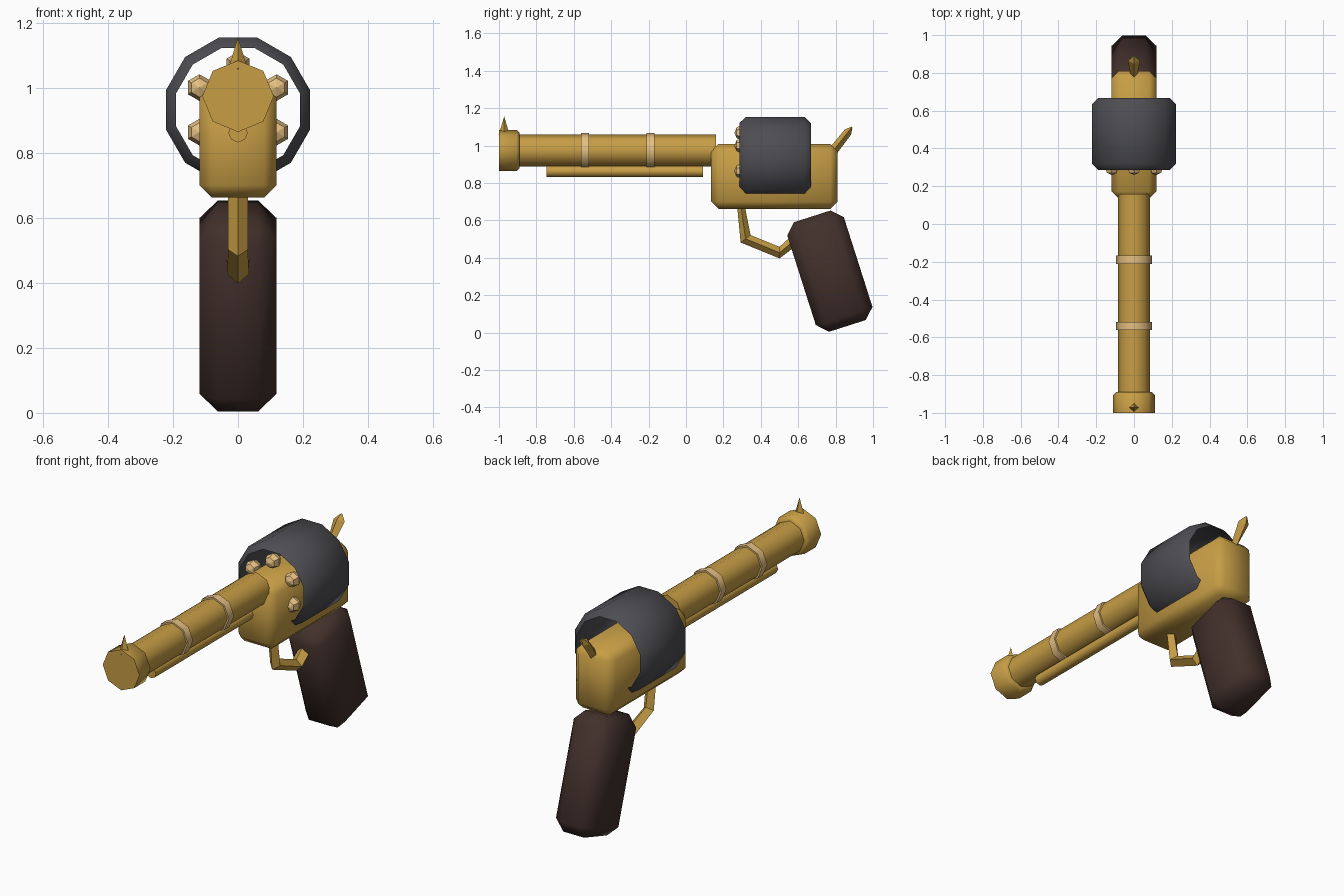
import bpy, bmesh, math
from mathutils import Matrix, Vector

if "Cube" in bpy.data.objects:
    bpy.data.objects.remove(bpy.data.objects["Cube"])


def material(name, rgb):
    m = bpy.data.materials.new(name)
    m.diffuse_color = (*rgb, 1)
    m.use_nodes = True
    m.node_tree.nodes["Principled BSDF"].inputs["Base Color"].default_value = m.diffuse_color
    return m


GOLD = material("gold", (0.57, 0.34, 0.06))
PALE = material("pale_brass", (0.78, 0.52, 0.22))
STEEL = material("dark_steel", (0.075, 0.075, 0.085))
WOOD = material("dark_wood", (0.055, 0.03, 0.024))


def add(name, bm, mat, smooth=50):
    bmesh.ops.recalc_face_normals(bm, faces=bm.faces)
    me = bpy.data.meshes.new(name)
    bm.to_mesh(me)
    bm.free()
    ob = bpy.data.objects.new(name, me)
    me.materials.append(mat)
    bpy.context.collection.objects.link(ob)
    bpy.ops.object.select_all(action='DESELECT')
    ob.select_set(True)
    bpy.context.view_layer.objects.active = ob
    if smooth:
        bpy.ops.object.shade_smooth_by_angle(angle=math.radians(smooth))
    return ob


def loft(rings, caps=True):
    """Skin a list of equal-length point rings."""
    bm = bmesh.new()
    vs = [[bm.verts.new(p) for p in ring] for ring in rings]
    n = len(vs[0])
    for a, b in zip(vs, vs[1:]):
        for i in range(n):
            j = (i + 1) % n
            bm.faces.new((a[i], a[j], b[j], b[i]))
    if caps:
        bm.faces.new(vs[0])
        bm.faces.new(vs[-1])
    return bm


def turned(name, profile, z, n, mat, phase=0.0, caps=True):
    """Round part along y from (y, radius) pairs."""
    rings = []
    for y, r in profile:
        angs = [phase + 2 * math.pi * i / n for i in range(n)]
        rings.append([(r * math.cos(a), y, z + r * math.sin(a)) for a in angs])
    return add(name, loft(rings, caps), mat)


def bevel_box(name, size, centre, bevel, tilt, mat):
    bm = bmesh.new()
    bmesh.ops.create_cube(bm, size=1)
    bmesh.ops.scale(bm, vec=size, verts=bm.verts)
    bmesh.ops.bevel(bm, geom=bm.edges[:], offset=bevel, segments=1,
                    affect='EDGES', profile=0.5)
    m = Matrix.Translation(centre) @ Matrix.Rotation(tilt, 4, 'X')
    bmesh.ops.transform(bm, matrix=m, verts=bm.verts)
    return add(name, bm, mat)


# Barrel, muzzle, bands and under-rod
BZ = 0.974
turned("barrel", [(-0.92, 0.085), (0.16, 0.085)], BZ, 8, GOLD)
turned("muzzle", [(-1.0, 0.11), (-0.905, 0.11), (-0.89, 0.095)], BZ, 8, GOLD)
for i, y in enumerate((-0.54, -0.19)):
    turned(f"barrel_band_{i + 1}", [(y - 0.022, 0.094), (y + 0.022, 0.094)],
           BZ, 8, PALE)
turned("under_rod", [(-0.745, 0.03), (0.09, 0.03)], 0.862, 8, GOLD)

# Front sight spike
bm = bmesh.new()
bmesh.ops.create_cone(bm, cap_ends=True, segments=4, radius1=0.03, radius2=0,
                      depth=0.1, matrix=Matrix.Translation((0, -0.972, 1.106)))
add("front_sight", bm, GOLD, 0)

# Frame and grip
bevel_box("frame", (0.236, 0.675, 0.345), (0, 0.472, 0.835), 0.038, 0, GOLD)
bevel_box("grip", (0.236, 0.318, 0.615), (0, 0.769, 0.329), 0.056,
          math.radians(17.7), WOOD)

# Open twelve-sided drum with chamfered rims
DZ = 0.932
turned("drum", [(0.287, 0.197), (0.32, 0.23), (0.634, 0.23), (0.667, 0.197)],
       DZ, 12, STEEL, math.pi / 12, caps=False)

# Six round tips around the drum mouth
for i in range(6):
    a = math.radians(30 + 60 * i)
    bm = bmesh.new()
    m = (Matrix.Translation((0.137 * math.cos(a), 0.30, DZ + 0.137 * math.sin(a)))
         @ Matrix.Rotation(math.pi / 2, 4, 'X'))
    bmesh.ops.create_uvsphere(bm, u_segments=6, v_segments=4, radius=0.041, matrix=m)
    add(f"round_tip_{i + 1}", bm, PALE, 0)


# Hammer: diamond section that flares then closes to a tip
def diamond(upper, lower, half):
    u, l = Vector((0, *upper)), Vector((0, *lower))
    mid, side = (u + l) / 2, Vector((half, 0, 0))
    return [u, mid + side, l, mid - side]


add("hammer", loft([diamond((0.769, 0.99), (0.81, 0.962), 0.018),
                    diamond((0.848, 1.085), (0.882, 1.058), 0.033),
                    diamond((0.884, 1.102), (0.89, 1.096), 0.005)]), GOLD, 0)

# Trigger guard: four-sided bar along a bent path
add("trigger_guard", loft([diamond((0.312, 0.69), (0.272, 0.69), 0.03),
                           diamond((0.345, 0.522), (0.292, 0.482), 0.03),
                           diamond((0.50, 0.459), (0.50, 0.397), 0.034),
                           diamond((0.60, 0.55), (0.635, 0.50), 0.034)]), GOLD, 0)
